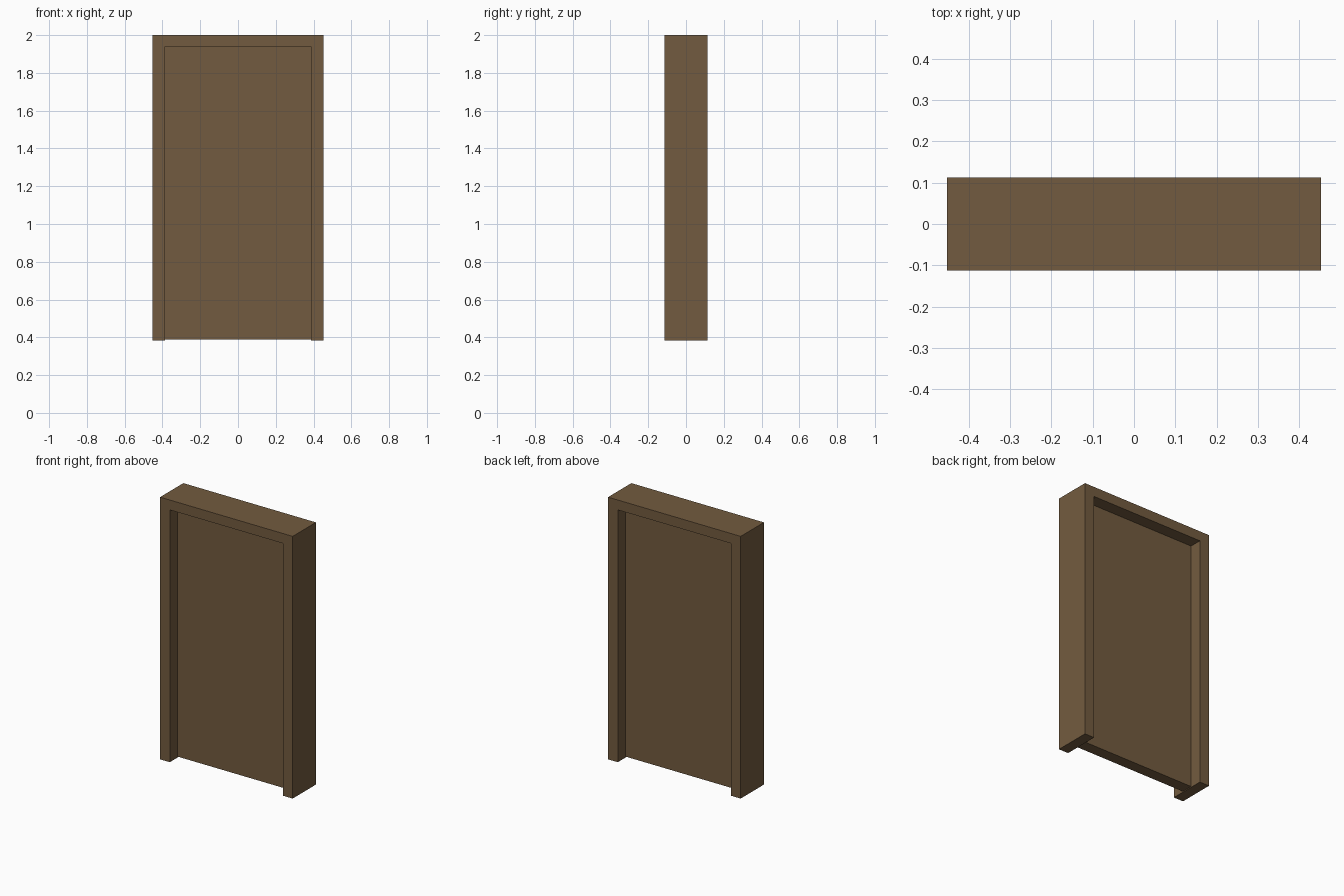
import bpy, bmesh

if "Cube" in bpy.data.objects:
    bpy.data.objects.remove(bpy.data.objects["Cube"])

W, D = 0.452, 0.113          # outer half width, half depth
IN = 0.386                   # half width of opening
Z0, Z1, ZI = 0.384, 2.0, 1.939
PANEL_Z, PANEL_D = 0.389, 0.036

wood = bpy.data.materials.new("brown wood")
wood.diffuse_color = (0.171, 0.105, 0.050, 1)
wood.use_nodes = True
wood.node_tree.nodes["Principled BSDF"].inputs["Base Color"].default_value = wood.diffuse_color


def extrude_profile(name, outline, depth):
    """Extrude an x-z outline symmetrically about y = 0."""
    bm = bmesh.new()
    face = bm.faces.new([bm.verts.new((x, -depth, z)) for x, z in outline])
    res = bmesh.ops.extrude_face_region(bm, geom=[face], use_keep_orig=True)
    verts = [v for v in res["geom"] if isinstance(v, bmesh.types.BMVert)]
    bmesh.ops.translate(bm, verts=verts, vec=(0, 2 * depth, 0))
    bmesh.ops.recalc_face_normals(bm, faces=bm.faces)
    mesh = bpy.data.meshes.new(name)
    bm.to_mesh(mesh)
    bm.free()
    mesh.materials.append(wood)
    obj = bpy.data.objects.new(name, mesh)
    bpy.context.collection.objects.link(obj)
    return obj


# Door frame: two jambs and a header in one outline
half = [(IN, ZI), (IN, Z0), (W, Z0), (W, Z1)]
extrude_profile("door_frame", half + [(-x, z) for x, z in reversed(half)], D)

# Door panel recessed on both sides, just clear of the frame's lower edge
extrude_profile("door_panel",
                [(-IN, PANEL_Z), (IN, PANEL_Z), (IN, ZI), (-IN, ZI)], PANEL_D)
